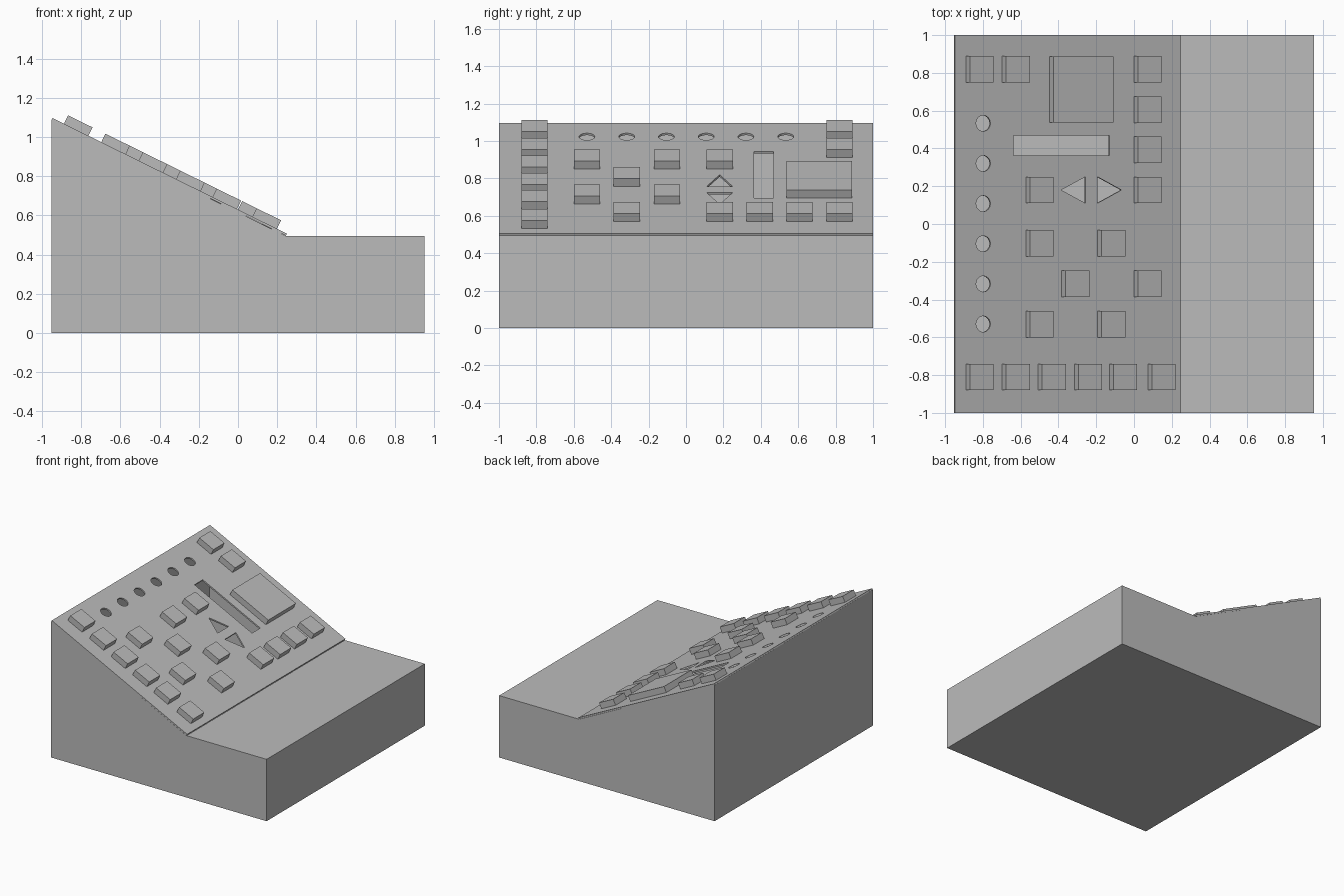
import bpy, bmesh, math
from mathutils import Matrix, Vector

old = bpy.data.objects.get("Cube")
if old:
    bpy.data.objects.remove(old, do_unlink=True)

X, LEDGE_X, LEDGE_Z, FOOT_Z, TOP_Z = 0.953, 0.25, 0.495, 0.507, 1.10
PLATE = 0.012
RUN = X + LEDGE_X
ANGLE = math.atan2(TOP_Z - FOOT_Z, RUN)
COS = math.cos(ANGLE)
# Panel frame: local x runs down the slope, local z is the panel normal
SLOPE = Matrix.Translation((-X, 0, TOP_Z)) @ Matrix.Rotation(ANGLE, 4, 'Y')

grey = bpy.data.materials.new("plain grey")
grey.use_nodes = True
grey.diffuse_color = (0.5, 0.5, 0.5, 1)
grey.node_tree.nodes["Principled BSDF"].inputs["Base Color"].default_value = (0.5, 0.5, 0.5, 1)


def add(name, mesh):
    obj = bpy.data.objects.new(name, mesh)
    mesh.materials.clear()
    mesh.materials.append(grey)
    bpy.context.scene.collection.objects.link(obj)
    return obj


def down(x):
    """Distance down the slope of a point at world x."""
    return (x + X) / COS


# Hollow desk housing, open under the sloping panel
def housing():
    profile = [(-X, TOP_Z - PLATE), (-X, 0), (X, 0), (X, LEDGE_Z),
               (LEDGE_X - 0.005, LEDGE_Z)]
    bm = bmesh.new()
    sides = [[bm.verts.new((x, y, z)) for x, z in profile] for y in (-1, 1)]
    bm.faces.new(sides[0])
    bm.faces.new(sides[1][::-1])
    for i in range(len(profile) - 1):
        bm.faces.new((sides[0][i + 1], sides[0][i], sides[1][i], sides[1][i + 1]))
    bmesh.ops.recalc_face_normals(bm, faces=bm.faces)
    # keep the normals pointing away from the inside
    bm.faces.ensure_lookup_table()
    if bm.faces[0].normal.y > 0:
        bmesh.ops.reverse_faces(bm, faces=bm.faces)
    mesh = bpy.data.meshes.new("housing")
    bm.to_mesh(mesh)
    bm.free()
    shell = add("housing", mesh).modifiers.new("wall", 'SOLIDIFY')
    shell.thickness = 0.006
    shell.offset = -1


# Sloping panel: one outline with cut-outs, filled and thickened
def panel():
    start = PLATE * math.tan(ANGLE)

    def rect(x0, x1, y0, y1):
        return [(x0, y0), (x1, y0), (x1, y1), (x0, y1)]

    loops = [rect(start, RUN / COS, -1, 1),
             rect(down(-0.639), down(-0.13), 0.363, 0.468)]      # long slot
    for base, tip in ((-0.257, -0.385), (-0.193, -0.066)):       # arrow holes
        loops.append([(down(base), 0.11), (down(base), 0.25), (down(tip), 0.18)])
    for i in range(6):                                           # round holes
        y = 0.533 - 0.2125 * i
        loops.append([(down(-0.798) + 0.042 * math.cos(a), y + 0.042 * math.sin(a))
                      for a in (math.tau * k / 32 for k in range(32))])

    curve = bpy.data.curves.new("panel_outline", 'CURVE')
    curve.dimensions = '2D'
    curve.fill_mode = 'BOTH'
    curve.extrude = PLATE / 2
    for loop in loops:
        spline = curve.splines.new('POLY')
        spline.points.add(len(loop) - 1)
        for point, (u, v) in zip(spline.points, loop):
            point.co = (u, v, 0, 1)
        spline.use_cyclic_u = True
    temp = bpy.data.objects.new("panel_outline", curve)
    bpy.context.scene.collection.objects.link(temp)
    graph = bpy.context.evaluated_depsgraph_get()
    mesh = bpy.data.meshes.new_from_object(temp.evaluated_get(graph))
    bpy.data.objects.remove(temp, do_unlink=True)
    bm = bmesh.new()
    bm.from_mesh(mesh)
    bmesh.ops.remove_doubles(bm, verts=bm.verts, dist=0.0001)
    bmesh.ops.recalc_face_normals(bm, faces=bm.faces)
    for face in bm.faces:
        face.smooth = False
    bm.transform(SLOPE @ Matrix.Translation((0, 0, -PLATE / 2)))
    bm.to_mesh(mesh)
    bm.free()
    add("sloping_panel", mesh)


# Raised block standing on the panel; x is its upper edge, y its centre
def block(name, x, y, run=0.125, width=0.14, height=0.048):
    bm = bmesh.new()
    bmesh.ops.create_cube(bm, size=1)
    length = run / COS
    bm.transform(SLOPE @ Matrix.Translation((down(x) + length / 2, y, height / 2))
                 @ Matrix.Diagonal((length, width, height, 1)))
    mesh = bpy.data.meshes.new(name)
    bm.to_mesh(mesh)
    bm.free()
    add(name, mesh)


housing()
panel()
block("display_block", -0.448, 0.713, run=0.318, width=0.35)

# Buttons grouped by row: y centre and the upper-edge x of each
ROWS = {
    -0.81: (-0.889, -0.698, -0.507, -0.316, -0.13, 0.074),
    -0.53: (-0.573, -0.192),
    -0.317: (-0.383, 0.0),
    -0.102: (-0.573, -0.192),
    0.18: (-0.573, 0.0),
    0.394: (0.0,),
    0.606: (0.0,),
    0.82: (-0.889, -0.698, 0.0),
}
for row, (y, xs) in enumerate(ROWS.items(), 1):
    for col, x in enumerate(xs, 1):
        block(f"button_row{row}_{col}", x, y)
